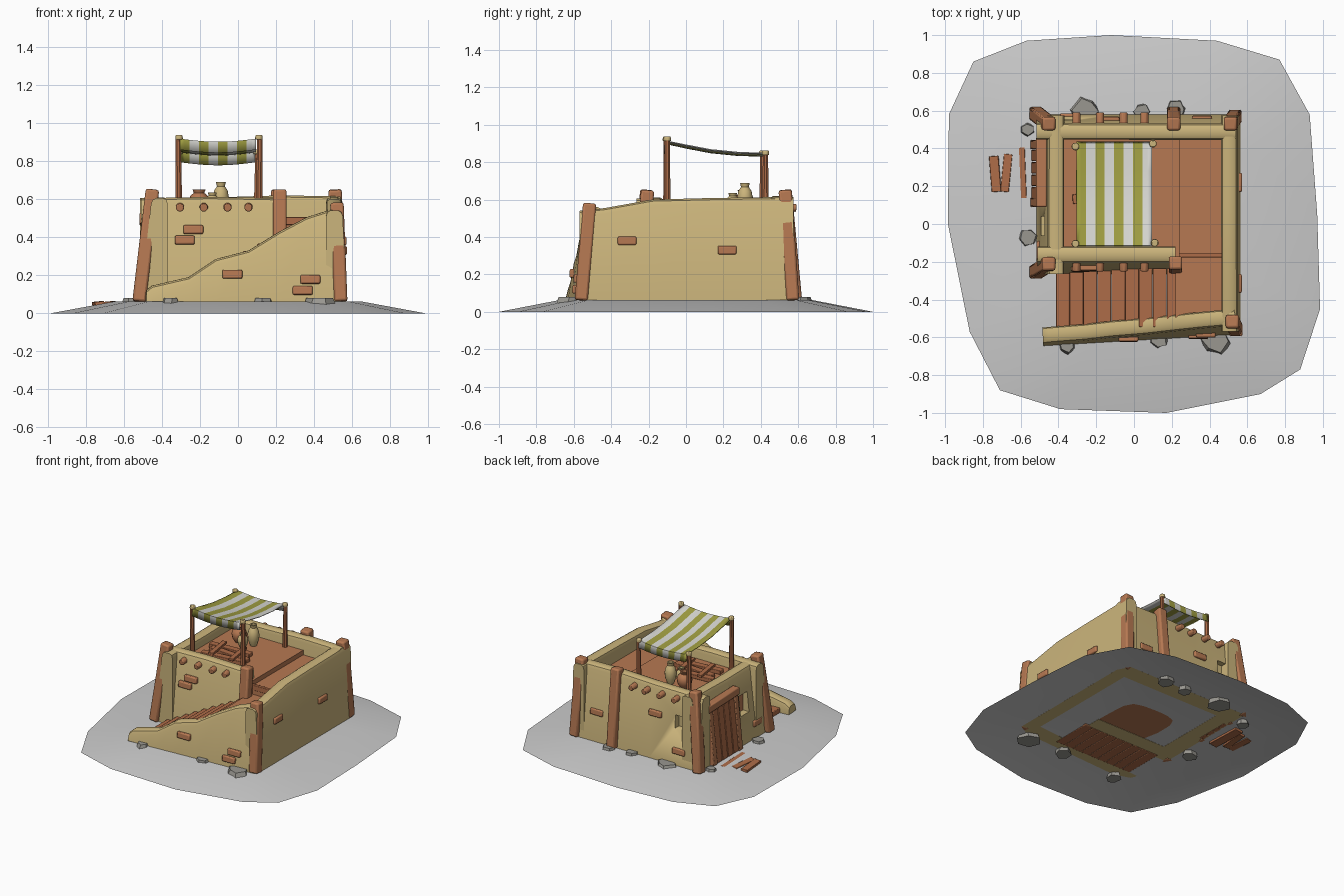
import bpy, bmesh, math, random
from mathutils import Vector, Matrix

if "Cube" in bpy.data.objects:
    bpy.data.objects.remove(bpy.data.objects["Cube"])
random.seed(4)

def mat(name, c):
    m = bpy.data.materials.new(name)
    m.diffuse_color = (*c, 1)
    m.use_nodes = True
    m.node_tree.nodes["Principled BSDF"].inputs["Base Color"].default_value = m.diffuse_color
    return m

PLASTER = mat("tan plaster", (0.60, 0.46, 0.20))
CLAY = mat("terracotta", (0.47, 0.19, 0.085))
WOOD = mat("brown wood", (0.42, 0.15, 0.065))
GROUND = mat("pale grey ground", (0.60, 0.60, 0.60))
STONE = mat("grey stone", (0.32, 0.31, 0.28))
WHITE = mat("white cloth", (0.70, 0.70, 0.66))
GREEN = mat("olive green cloth", (0.36, 0.35, 0.055))

def finish(name, bm, mats, bevel=0, smooth=True, recalc=True):
    if recalc:
        bmesh.ops.recalc_face_normals(bm, faces=bm.faces[:])
    me = bpy.data.meshes.new(name)
    bm.to_mesh(me)
    bm.free()
    ob = bpy.data.objects.new(name, me)
    bpy.context.collection.objects.link(ob)
    for m in mats if isinstance(mats, list) else [mats]:
        me.materials.append(m)
    if bevel:
        b = ob.modifiers.new("bevel", 'BEVEL')
        b.width, b.segments = bevel, 2
    if smooth:
        bpy.context.view_layer.objects.active = ob
        ob.select_set(True)
        bpy.ops.object.shade_smooth_by_angle(angle=math.radians(35))
        ob.select_set(False)
    return ob

def box(name, c, s, m, bevel=0, rot=(0, 0, 0)):
    bm = bmesh.new()
    R = Matrix.Rotation(rot[2], 4, 'Z') @ Matrix.Rotation(rot[1], 4, 'Y') @ Matrix.Rotation(rot[0], 4, 'X')
    bmesh.ops.create_cube(bm, size=1, matrix=Matrix.Translation(c) @ R @ Matrix.Diagonal((*s, 1)))
    return finish(name, bm, m, bevel)

def beam(name, p, q, r0, r1, n, m, bevel=0):
    p, q = Vector(p), Vector(q)
    d = q - p
    R = Vector((0, 0, 1)).rotation_difference(d).to_matrix().to_4x4()
    M = Matrix.Translation((p + q) / 2) @ R @ Matrix.Rotation(math.pi / n, 4, 'Z')
    bm = bmesh.new()
    bmesh.ops.create_cone(bm, cap_ends=True, segments=n, radius1=r0, radius2=r1, depth=d.length, matrix=M)
    return finish(name, bm, m, bevel)

def wall(name, a, b, profile, batter, th=0.085, base=0.062):
    """Battered wall along a->b, inside on the left; profile = (fraction, top height)."""
    a, b = Vector((*a, 0)), Vector((*b, 0))
    d = (b - a).normalized()
    inward = Vector((-d.y, d.x, 0))
    bm = bmesh.new()
    rings = []
    for t, h in profile:
        o = batter * h
        sec = [(0, base), (o - 0.003, h - 0.03), (o + 0.006, h - 0.009), (o + 0.022, h),
               (o + th - 0.022, h), (o + th - 0.006, h - 0.009), (o + th, h - 0.03), (o + th, base)]
        rings.append([bm.verts.new(a.lerp(b, t) + inward * u + Vector((0, 0, z))) for u, z in sec])
    for r, s in zip(rings, rings[1:]):
        for i in range(8):
            j = (i + 1) % 8
            bm.faces.new((r[i], r[j], s[j], s[i]))
    bm.faces.new(rings[0])
    bm.faces.new(rings[-1])
    return finish(name, bm, PLASTER)

def cut(target, c, s):
    k = box("window_cutter", c, s, PLASTER)
    k.hide_render = True
    k.hide_viewport = True
    mod = target.modifiers.new("window", 'BOOLEAN')
    mod.operation, mod.object, mod.solver = 'DIFFERENCE', k, 'EXACT'

# Ground mound: a single open sheet
rim = [(-.12, 1), (-.57, .97), (-.85, .86), (-.98, .58), (-.985, 0), (-.87, -.57), (-.71, -.88), (-.39, -.98),
       (.17, -1), (.67, -.9), (.88, -.77), (.985, -.45), (.97, .05), (.93, .58), (.77, .87), (.44, .97)]
bm = bmesh.new()
ro = [bm.verts.new((x, y, 0)) for x, y in rim]
ri = [bm.verts.new((x * .66, y * .68, .062)) for x, y in rim]
mid = bm.verts.new((0, 0, .065))
for i in range(len(rim)):
    j = (i + 1) % len(rim)
    bm.faces.new((ro[i], ro[j], ri[j], ri[i]))
    bm.faces.new((ri[i], ri[j], mid))
finish("ground_mound", bm, GROUND, recalc=False)

# Outer walls
wall("front_house_wall", (-.51, -.265), (.22, -.265), [(0, .605), (.5, .612), (1, .605)], .1)
left = wall("left_wall", (-.515, .575), (-.515, -.265), [(0, .61), (.5, .60), (1, .605)], .1)
back = wall("back_wall", (.54, .58), (-.515, .58), [(0, .615), (.3, .62), (.6, .61), (1, .605)], .08)
wall("right_wall", (.565, -.57), (.565, .575), [(0, .54), (.12, .555), (.34, .60), (.6, .608), (1, .615)], .03)
wall("stair_wall", (-.48, -.645), (.54, -.585),
     [(0, .12), (.03, .145), (.22, .19), (.36, .285), (.53, .33), (.69, .43), (.83, .505), (1, .56)], .09)
cut(left, (-.485, -.01, .35), (.09, .10, .15))
cut(back, (-.34, .55, .38), (.09, .09, .10))

# Roof, raised landing and lower landing
box("roof_floor", (-.10, .16, .297), (.68, .68, .466), CLAY)
box("upper_landing", (.36, .165, .28), (.26, .67, .43), CLAY)
box("landing_edge", (.355, -.165, .485), (.24, .025, .04), WOOD, .004)
box("lower_landing", (.35, -.335, .247), (.26, .34, .366), CLAY)

# Stairs
for i in range(9):
    x, h = -.378 + i * .0735, .10 + i * .038
    box("stair_step", (x, -.39, (h + .06) / 2), (.072, .31, h - .06), WOOD, .005)

# Corner posts: base, top
for p, q in [((-.52, -.255, .062), (-.45, -.21, .65)), ((-.52, .585, .062), (-.45, .53, .65)),
             ((.22, -.255, .062), (.22, -.205, .65)), ((.21, .585, .062), (.21, .53, .65)),
             ((.535, .57, .062), (.51, .53, .65)), ((.54, -.56, .062), (.52, -.515, .58))]:
    beam("corner_post", p, q, .05, .05, 4, CLAY, .012)

# Roof beam ends
for x in (-.305, -.18, -.055, .055):
    beam("front_beam_end", (x, -.18, .56), (x, -.25, .555), .024, .022, 8, CLAY, .005)
    beam("back_beam_end", (x, .50, .56), (x, .59, .555), .024, .022, 8, CLAY, .005)

# Exposed bricks
for x, y, z in [(-.235, -.229, .44), (-.28, -.234, .385), (-.03, -.605, .205), (.38, -.583, .178), (.34, -.59, .12),
                (-.13, .55, .40), (-.34, .567, .17), (.36, .555, .28)]:
    box("exposed_brick", (x, y, z), (.105, .036, .046), CLAY, .008, (-.08 if y < 0 else .08, 0, 0))
for x, y, z in [(.553, -.315, .38), (.555, .22, .33), (-.497, -.14, .17)]:
    box("exposed_brick", (x, y, z), (.036, .10, .046), CLAY, .008)

# Plank door with frame on the left wall
for i in range(4):
    y = .165 + i * .066
    beam("door_plank", (-.512, y, .062), (-.47, y, .47), .043, .043, 4, WOOD, .004)
for y in (.115, .42):
    beam("door_jamb", (-.525, y, .062), (-.482, y, .50), .034, .032, 4, CLAY, .006)
beam("door_lintel", (-.49, .09, .50), (-.49, .46, .49), .04, .04, 4, CLAY, .007)

# Loose boards in front of the door
for x, y, l, w, r in [(-.605, .27, .27, .065, .04), (-.675, .27, .20, .045, -.1), (-.735, .265, .19, .05, .08)]:
    box("ground_board", (x, y, .052), (w, l, .02), WOOD, .003, (0, -.1, r))

# Boards lying on the roof
for x, y, z, r in [(-.13, .0, .545, .1), (-.12, .07, .545, -.08), (-.16, .14, .545, .05)]:
    box("roof_board", (x, y, z), (.33, .05, .03), WOOD, .004, (0, 0, r))
for x in (-.22, -.05):
    box("roof_board_cross", (x, .07, .568), (.035, .22, .018), WOOD, .003, (0, 0, .15))

# Jars turned from a profile
def jar(name, x, y, z0, r, h, m):
    prof = [(.55, 0), (.9, .25), (1, .5), (.85, .72), (.5, .86), (.62, 1), (.4, 1), (.35, .85)]
    bm, n, rings = bmesh.new(), 12, []
    for k, z in prof:
        rings.append([bm.verts.new((x + r * k * math.cos(i * math.tau / n), y + r * k * math.sin(i * math.tau / n),
                                    z0 + h * z)) for i in range(n)])
    for s, t in zip(rings, rings[1:]):
        for i in range(n):
            j = (i + 1) % n
            bm.faces.new((s[i], s[j], t[j], t[i]))
    bm.faces.new(rings[0])
    bm.faces.new(rings[-1])
    finish(name, bm, m)

jar("tall_jar", -.09, .315, .53, .042, .16, PLASTER)
jar("small_jar", -.135, .25, .53, .038, .105, PLASTER)
jar("clay_pot", -.205, .31, .53, .055, .12, CLAY)

# Awning poles with caps
for x, y, z in [(-.31, -.105, .925), (.11, -.10, .925), (-.31, .41, .85), (.10, .425, .85)]:
    beam("awning_pole", (x, y, .52), (x - .005 * (1 if x < 0 else -1), y, z), .019, .015, 8, WOOD)
    beam("pole_cap", (x, y, z - .012), (x, y, z + .012), .022, .02, 8, PLASTER, .005)

# Striped awning: sagging sheet with front and back hems, one stripe per two columns
path = [(-.118, .86), (-.115, .918), (0, .895), (.13, .87), (.28, .855), (.43, .85), (.438, .795)]
bm = bmesh.new()
n = 16
grid = []
for i in range(n + 1):
    u = i / n
    sag = .016 * math.sin(math.pi * u)
    grid.append([bm.verts.new((-.305 + .40 * u, y, z - sag)) for y, z in path])
for i in range(n):
    for j in range(len(path) - 1):
        f = bm.faces.new((grid[i][j], grid[i + 1][j], grid[i + 1][j + 1], grid[i][j + 1]))
        f.material_index = (i // 2) % 2
aw = finish("striped_awning", bm, [GREEN, WHITE], recalc=False)
sol = aw.modifiers.new("thickness", 'SOLIDIFY')
sol.thickness = .006

# Flat stones around the base
for x, y, r in [(-.26, .60, .085), (.04, .595, .05), (.225, .61, .06), (-.565, .50, .045), (-.56, -.07, .055),
                (-.355, -.64, .055), (.13, -.61, .06), (.43, -.615, .085)]:
    bm = bmesh.new()
    M = Matrix.Translation((x, y, .055)) @ Matrix.Rotation(random.random() * 6, 4, 'Z')
    bmesh.ops.create_cone(bm, cap_ends=True, segments=6, radius1=r, radius2=r * .75, depth=.05, matrix=M)
    for v in bm.verts:
        v.co += Vector((random.uniform(-.12, .12) * r, random.uniform(-.12, .12) * r, 0))
    finish("base_stone", bm, STONE, smooth=False)
